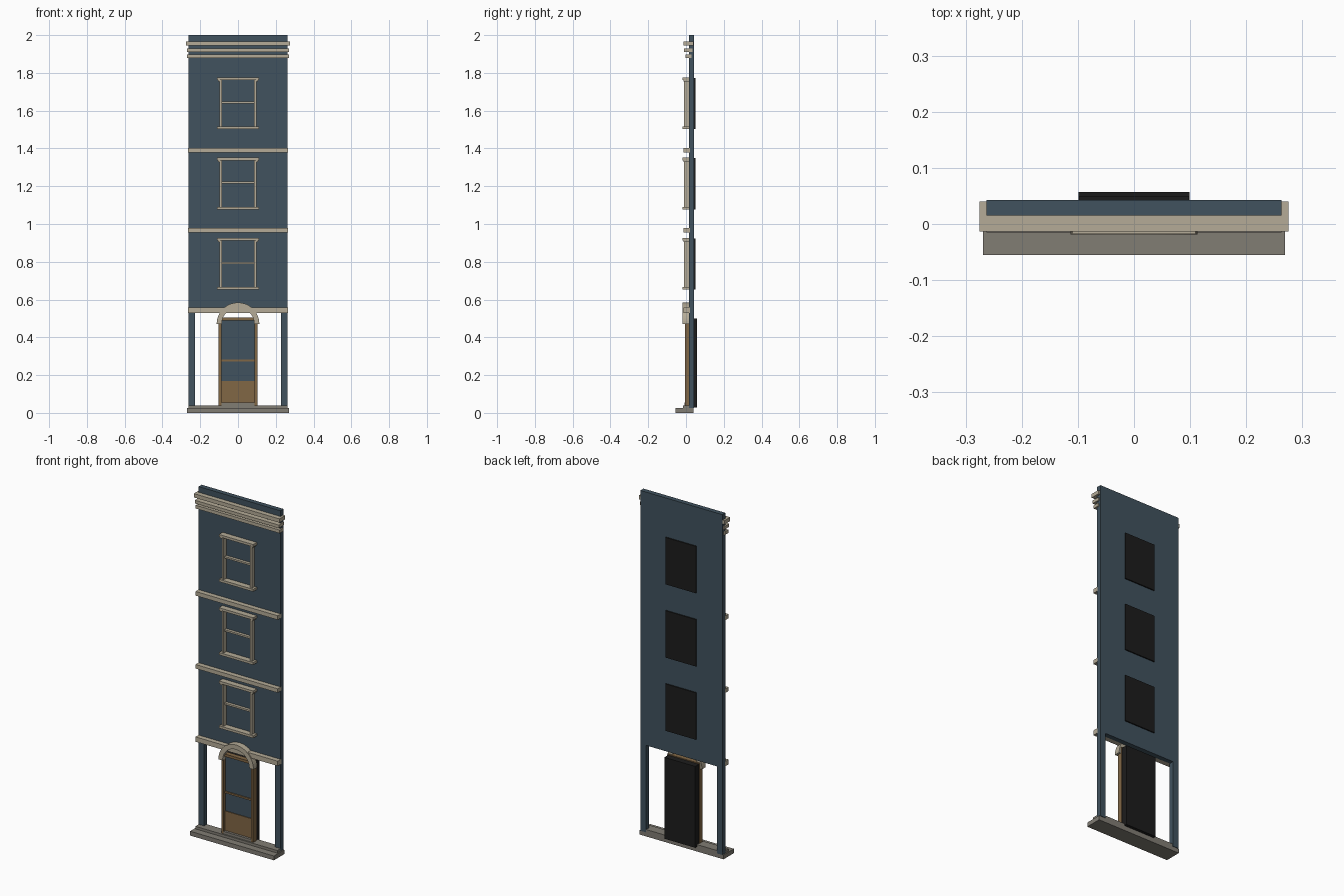
import bpy, bmesh, math

cube = bpy.data.objects.get("Cube")
if cube:
    bpy.data.objects.remove(cube, do_unlink=True)


def material(name, r, g, b):
    m = bpy.data.materials.new(name)
    m.use_nodes = True
    m.diffuse_color = (r, g, b, 1)
    bsdf = next(n for n in m.node_tree.nodes if n.type == 'BSDF_PRINCIPLED')
    bsdf.inputs["Base Color"].default_value = (r, g, b, 1)
    return m


BLUE = material("slate blue paint", 0.052, 0.085, 0.113)
CREAM = material("cream stone", 0.46, 0.41, 0.31)
GREY = material("grey stone", 0.22, 0.205, 0.175)
BROWN = material("brown wood", 0.22, 0.135, 0.06)
BLACK = material("black backing", 0.012, 0.012, 0.012)


def finish(name, bm, mat):
    bmesh.ops.recalc_face_normals(bm, faces=bm.faces)
    mesh = bpy.data.meshes.new(name)
    bm.to_mesh(mesh)
    bm.free()
    mesh.materials.append(mat)
    obj = bpy.data.objects.new(name, mesh)
    bpy.context.scene.collection.objects.link(obj)
    return obj


def box(name, mat, xs, ys, zs):
    """Box between the given (low, high) pairs."""
    bm = bmesh.new()
    bmesh.ops.create_cube(bm, size=1)
    for v in bm.verts:
        v.co = [r[1] if c > 0 else r[0] for c, r in zip(v.co, (xs, ys, zs))]
    return finish(name, bm, mat)


def wide(name, mat, half, ys, zs):
    return box(name, mat, (-half, half), ys, zs)


def pair(name, mat, inner, outer, ys, zs):
    box("left_" + name, mat, (inner, outer), ys, zs)
    box("right_" + name, mat, (-outer, -inner), ys, zs)


def arch(name, mat, inner, outer, ys, z, steps=24):
    """Half ring standing on height z."""
    bm = bmesh.new()
    rings = []
    for i in range(steps + 1):
        a = math.pi * i / steps
        rings.append([bm.verts.new((r * math.cos(a), y, z + r * math.sin(a)))
                      for r, y in ((inner, ys[0]), (outer, ys[0]),
                                   (outer, ys[1]), (inner, ys[1]))])
    for p, q in zip(rings, rings[1:]):
        for k in range(4):
            n = (k + 1) % 4
            bm.faces.new((p[k], p[n], q[n], q[k]))
    bm.faces.new(rings[0])
    bm.faces.new(rings[-1])
    return finish(name, bm, mat)


FRONT, BACK = 0.015, 0.043
WALL = (FRONT, BACK)

# Facade wall, parapet and ground floor piers
wide("facade_wall", BLUE, 0.263, WALL, (0.53, 1.88))
wide("parapet", BLUE, 0.263, WALL, (1.88, 2.0))
pair("pier", BLUE, 0.228, 0.263, WALL, (0.025, 0.53))

# Ground slab and step
wide("ground_slab", GREY, 0.269, (-0.055, 0.04), (0, 0.025))
wide("upper_step", GREY, 0.263, (-0.015, 0.04), (0.025, 0.04))

# Cornice mouldings
wide("upper_cornice", CREAM, 0.275, (-0.013, 0.04), (1.945, 1.967))
wide("middle_cornice", CREAM, 0.27, (-0.011, 0.035), (1.911, 1.929))
wide("lower_cornice", CREAM, 0.27, (-0.003, 0.03), (1.878, 1.897))

# Storey bands
for i, (low, high) in enumerate(((0.53, 0.558), (0.955, 0.978), (1.378, 1.402))):
    wide(f"storey_band_{i + 1}", CREAM, 0.264, (-0.013, 0.02), (low, high))

# Windows, one per upper storey
for i in range(3):
    z = 0.652 + 0.425 * i
    tag = f"_{i + 1}"
    wide("window_sill" + tag, CREAM, 0.11, (-0.018, FRONT), (z, z + 0.014))
    wide("window_head" + tag, CREAM, 0.11, (-0.018, FRONT), (z + 0.26, z + 0.274))
    pair("window_jamb" + tag, CREAM, 0.085, 0.097, (-0.01, FRONT), (z + 0.014, z + 0.26))
    pair("head_bracket" + tag, CREAM, 0.094, 0.105, (-0.014, FRONT), (z + 0.252, z + 0.26))
    wide("meeting_rail" + tag, CREAM, 0.085, (-0.002, FRONT), (z + 0.137, z + 0.147))
    wide("window_backing" + tag, BLACK, 0.098, (BACK - 0.002, 0.05), (z, z + 0.272))

# Front door
pair("door_jamb", BROWN, 0.088, 0.102, (-0.006, 0.022), (0.04, 0.505))
wide("door_head", BROWN, 0.088, (-0.006, 0.022), (0.49, 0.505))
wide("door_lower_panel", BROWN, 0.088, (0.006, 0.022), (0.04, 0.168))
wide("door_pane", BLUE, 0.088, (0.01, 0.022), (0.168, 0.49))
wide("door_rail", BROWN, 0.088, (0.003, 0.022), (0.273, 0.283))
wide("door_threshold", GREY, 0.088, (-0.008, 0.008), (0.04, 0.055))
wide("door_backing", BLACK, 0.099, (0.022, 0.057), (0.028, 0.5))

# Arched hood over the door
arch("door_arch", CREAM, 0.086, 0.113, (-0.019, FRONT), 0.471)
